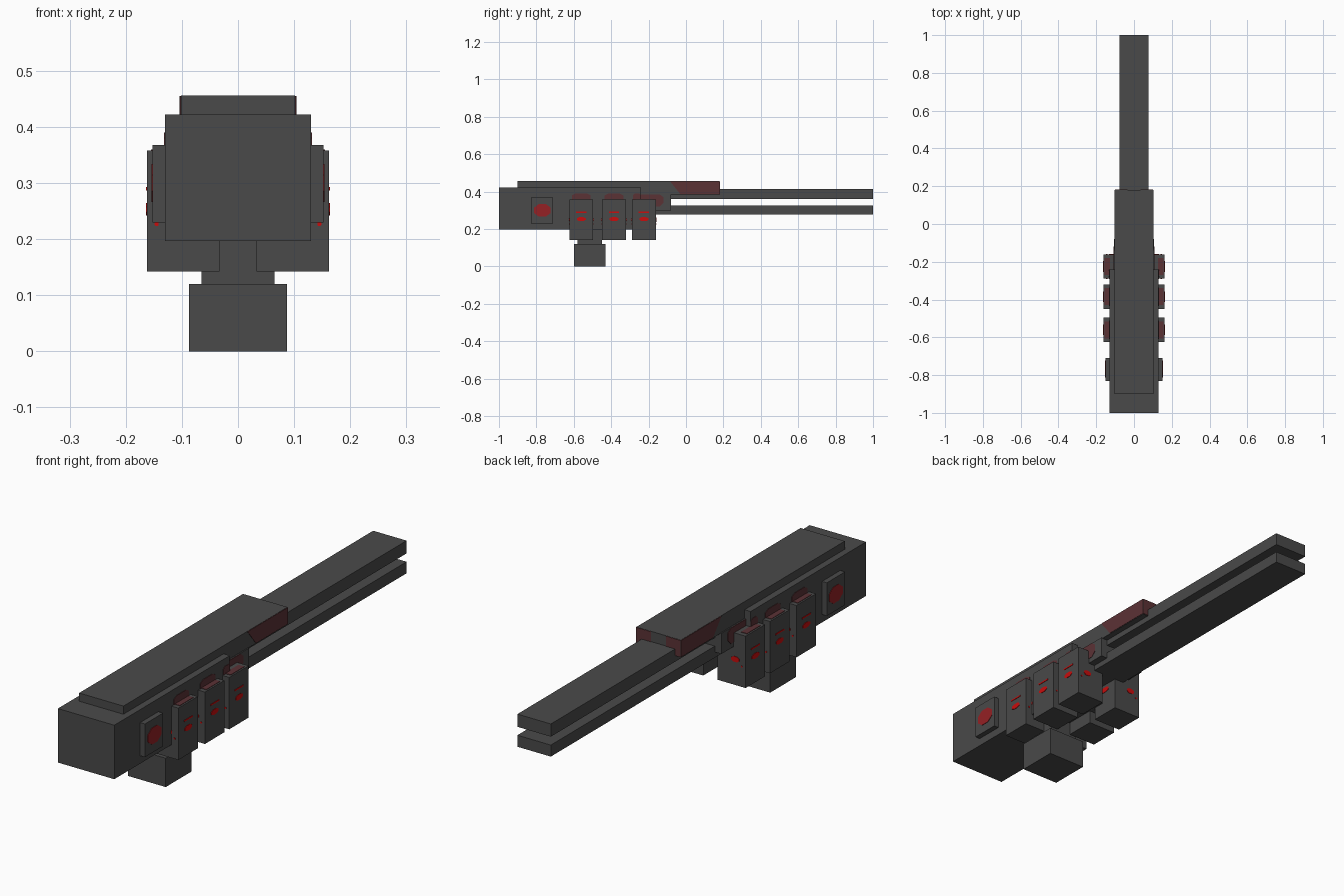
import bpy, bmesh, math

if "Cube" in bpy.data.objects:
    bpy.data.objects.remove(bpy.data.objects["Cube"], do_unlink=True)


def material(name, rgb):
    m = bpy.data.materials.new(name)
    m.use_nodes = True
    m.diffuse_color = (*rgb, 1)
    m.node_tree.nodes["Principled BSDF"].inputs["Base Color"].default_value = (*rgb, 1)
    return m


GREY = material("dark grey", (0.068, 0.068, 0.068))
MAROON = material("dull maroon", (0.105, 0.032, 0.036))
RED = material("lamp red", (0.30, 0.015, 0.018))
BRIGHT = material("bright red", (0.58, 0.004, 0.004))
THIN = 0.002


def prism(name, outline, low, high, mat, axis="x"):
    """Extrude a 2D outline along x (outline y,z), y (x,z) or z (x,y)."""
    place = {"x": lambda a, b, d: (d, a, b),
             "y": lambda a, b, d: (a, d, b),
             "z": lambda a, b, d: (a, b, d)}[axis]
    bm = bmesh.new()
    ends = [[bm.verts.new(place(a, b, d)) for a, b in outline] for d in (low, high)]
    bm.faces.new(ends[0])
    bm.faces.new(ends[1])
    n = len(outline)
    for i in range(n):
        j = (i + 1) % n
        bm.faces.new((ends[0][i], ends[0][j], ends[1][j], ends[1][i]))
    bmesh.ops.recalc_face_normals(bm, faces=bm.faces)
    mesh = bpy.data.meshes.new(name)
    bm.to_mesh(mesh)
    bm.free()
    mesh.materials.append(mat)
    obj = bpy.data.objects.new(name, mesh)
    bpy.context.collection.objects.link(obj)
    return obj


def rect(a0, a1, b0, b1):
    return [(a0, b0), (a1, b0), (a1, b1), (a0, b1)]


def box(name, x, y, z, mat=GREY):
    return prism(name, rect(*y, *z), *x, mat)


def oval(a, b, ra, rb, n=8):
    turn = math.pi / n
    return [(a + ra * math.cos(2 * math.pi * i / n + turn),
             b + rb * math.sin(2 * math.pi * i / n + turn)) for i in range(n)]


def sides(x0, x1):
    """The same x range on the left and on the right."""
    return (("left", x0, x1), ("right", -x1, -x0))


# Main housing, cover, barrel rails and grip
box("body", (-0.13, 0.13), (-1, -0.24), (0.197, 0.422))
box("barrel_mount", (-0.107, 0.107), (-0.24, -0.08), (0.30, 0.386))
box("top_cover", (-0.102, 0.102), (-0.90, 0.18), (0.384, 0.456))
box("upper_rail", (-0.077, 0.077), (-0.24, 1), (0.36, 0.413))
box("lower_rail", (-0.077, 0.077), (-0.24, 1), (0.277, 0.325))
box("grip_neck", (-0.065, 0.065), (-0.58, -0.45), (0.12, 0.20))
box("grip_base", (-0.087, 0.087), (-0.60, -0.43), (0, 0.12))

# Painted end of the cover
slant = [(-0.03, 0.386), (0.18, 0.386), (0.18, 0.455), (-0.085, 0.455)]
for side, a, b in sides(0.101, 0.102 + THIN):
    prism(side + "_cover_paint", slant, a, b, MAROON)
for side, a, b in sides(0.035, 0.101):
    prism(side + "_cover_end_paint", rect(a, b, 0.386, 0.455), 0.179, 0.18 + THIN, MAROON, "y")

# Side panels with a lamp
for side, a, b in sides(0.12, 0.152):
    box(side + "_panel", (a, b), (-0.83, -0.71), (0.23, 0.368))
for side, a, b in sides(0.151, 0.152 + THIN):
    prism(side + "_lamp", oval(-0.768, 0.30, 0.048, 0.037), a, b, RED)

# Hanging pods, three on each side, with painted marks
for i, y in enumerate((-0.56, -0.385, -0.225)):
    y0, y1 = y - 0.064, y + 0.064
    tag = f"_{i + 1}"
    for side, a, b in sides(0.033, 0.162):
        box(side + "_pod" + tag, (a, b), (y0, y1), (0.142, 0.358))
    for side, a, b in sides(0.128, 0.155):
        prism(side + "_pod_top_paint" + tag, rect(a, b, y - 0.045, y + 0.045),
              0.357, 0.358 + THIN, MAROON, "z")
    # Marks on the outer and inner faces
    for place, x0, x1 in (("outer", 0.161, 0.162 + THIN), ("inner", 0.033 - THIN, 0.034)):
        for side, a, b in sides(x0, x1):
            name = f"{side}_{place}"
            prism(name + "_dash" + tag, rect(y - 0.028, y + 0.028, 0.287, 0.293), a, b, BRIGHT)
            prism(name + "_dot" + tag, oval(y, 0.253, 0.026, 0.012), a, b, BRIGHT)
    # Marks on the front and back faces
    for place, d0, d1 in (("front", y0 - THIN, y0 + 0.001), ("back", y1 - 0.001, y1 + THIN)):
        for s, side in ((1, "left"), (-1, "right")):
            name = f"{side}_{place}"
            prism(name + "_dot" + tag, oval(s * 0.115, 0.25, 0.02, 0.012), d0, d1, BRIGHT, "y")
            prism(name + "_speck" + tag, oval(s * 0.145, 0.227, 0.004, 0.004), d0, d1, BRIGHT, "y")

# Painted patches above the pods
for i, y in enumerate((-0.56, -0.385, -0.262)):
    half = 0.022 if i == 2 else 0.05
    patch = [(y - half, 0.35), (y + half, 0.35), (y + half, 0.38),
             (y + half * 0.6, 0.39), (y - half * 0.6, 0.39), (y - half, 0.38)]
    for side, a, b in sides(0.129, 0.13 + THIN):
        prism(f"{side}_body_patch_{i + 1}", patch, a, b, MAROON)
mount_patch = [(-0.24, 0.32), (-0.14, 0.32), (-0.12, 0.34), (-0.12, 0.37),
               (-0.14, 0.385), (-0.24, 0.385)]
for side, a, b in sides(0.106, 0.107 + THIN):
    prism(side + "_mount_patch", mount_patch, a, b, MAROON)
